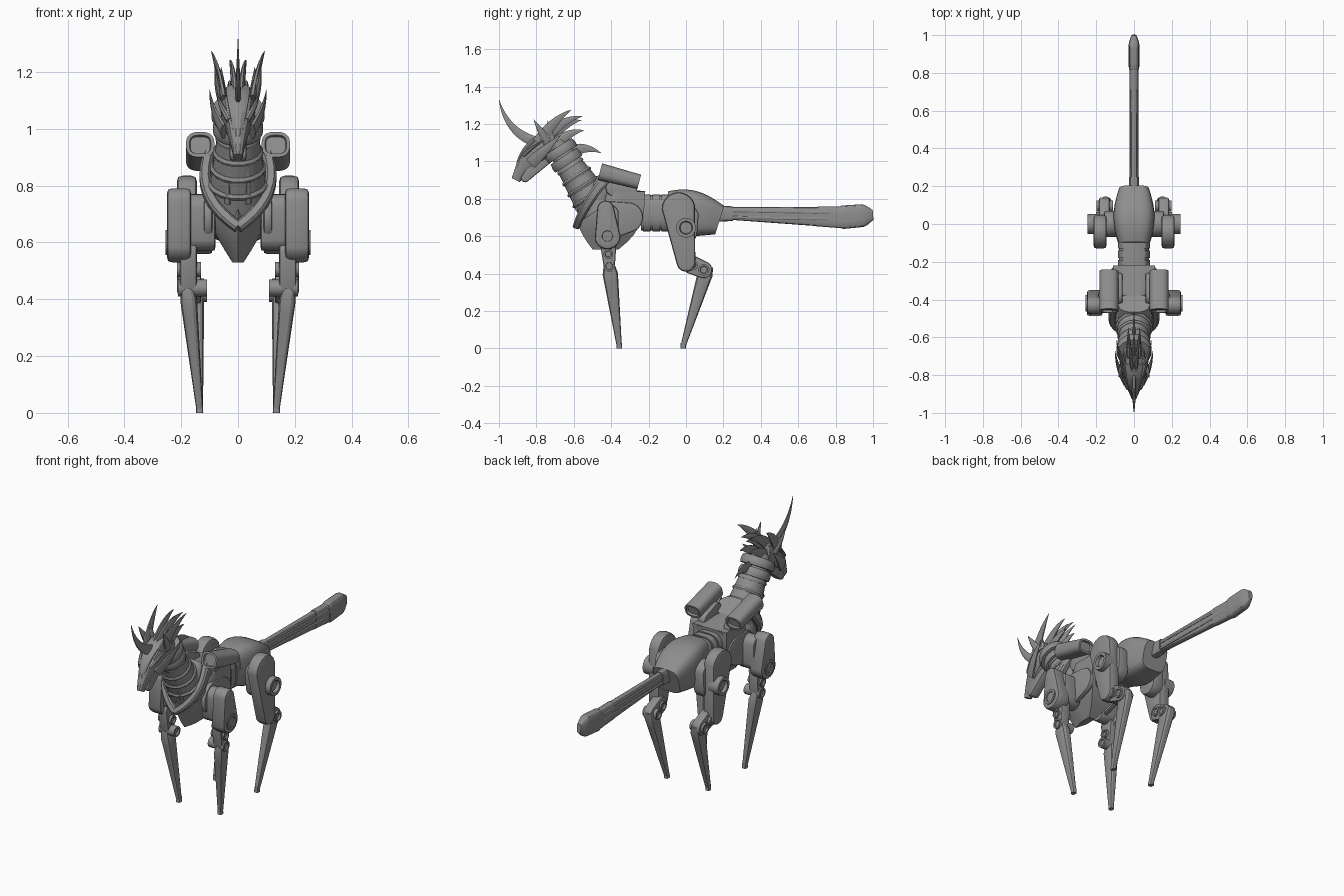
import bpy, bmesh, math
from mathutils import Vector

if "Cube" in bpy.data.objects:
    bpy.data.objects.remove(bpy.data.objects["Cube"], do_unlink=True)

shade = (.27, .27, .27, 1)
grey = bpy.data.materials.new("plain_grey")
grey.use_nodes = True
grey.diffuse_color = shade
grey.node_tree.nodes["Principled BSDF"].inputs["Base Color"].default_value = shade


def skin(name, rings, mirror=False, bevel=0, recess=0):
    """Bridge closed rings into a capped solid, optionally hollowed at its ends."""
    bm = bmesh.new()
    loops = [[bm.verts.new(point) for point in ring] for ring in rings]
    count = len(loops[0])
    for low, high in zip(loops, loops[1:]):
        for i in range(count):
            j = (i + 1) % count
            bm.faces.new((low[i], low[j], high[j], high[i]))
    caps = [bm.faces.new(loops[0]), bm.faces.new(loops[-1])]
    bmesh.ops.recalc_face_normals(bm, faces=bm.faces)
    if recess:
        bmesh.ops.inset_individual(bm, faces=caps, thickness=recess, depth=0)
        bmesh.ops.inset_individual(bm, faces=caps, thickness=recess / 4, depth=-recess)
    if bevel:
        sharp = [edge for edge in bm.edges if edge.calc_face_angle(0) > .6]
        bmesh.ops.bevel(bm, geom=sharp, offset=bevel, segments=2, profile=.6,
                        affect='EDGES', clamp_overlap=True)
    mesh = bpy.data.meshes.new(name)
    bm.to_mesh(mesh)
    bm.free()
    mesh.materials.append(grey)
    part = bpy.data.objects.new(name, mesh)
    bpy.context.collection.objects.link(part)
    bpy.ops.object.select_all(action='DESELECT')
    part.select_set(True)
    bpy.context.view_layer.objects.active = part
    bpy.ops.object.shade_smooth_by_angle(angle=math.radians(30))
    if mirror:
        part.modifiers.new("Mirror", 'MIRROR')


def mix(pair, t):
    return pair[0] + (pair[1] - pair[0]) * t


def sweep(name, start, end, width, depth, bend=(0, 0, 0), swell=lambda t: 1,
          boxy=1, sides=16, steps=10, **finish):
    """Sweep a rounded section along a bowed line; width and depth are (start, end) radii."""
    start, end, bend = Vector(start), Vector(end), Vector(bend)
    rings = []
    for step in range(steps + 1):
        t = step / steps
        centre = start.lerp(end, t) + bend * (4 * t * (1 - t))
        forward = (end - start + bend * (4 - 8 * t)).normalized()
        axis = Vector((0, 1, 0)) if abs(forward.x) > .9 else Vector((1, 0, 0))
        across = (axis - forward * axis.dot(forward)).normalized()
        up = forward.cross(across)
        ring = []
        for k in range(sides):
            angle = math.tau * (k + .5) / sides
            u, v = (math.copysign(abs(w) ** boxy, w) for w in (math.cos(angle), math.sin(angle)))
            ring.append(centre + (across * u * mix(width, t) + up * v * mix(depth, t)) * swell(t))
        rings.append(ring)
    skin(name, rings, **finish)


def blade(name, root, tip, bend, wide=.035, thick=.012, mirror=True):
    """Curved spike running out to a point."""
    sweep(name, root, tip, (thick, thick), (wide, wide), bend, sides=8, mirror=mirror,
          swell=lambda t: 1.02 - t ** 1.6)


def link(name, top, bottom, radii, inner, outer, mirror=True, bevel=.012):
    """Flat rounded arm joining two (y, z) points, spanning inner to outer in x."""
    top, bottom = Vector(top), Vector(bottom)
    outline = []
    for k in range(24):
        ray = Vector((math.cos(math.tau * k / 24), math.sin(math.tau * k / 24)))
        at_top = ray.dot(bottom - top) < 0
        outline.append(top + ray * radii[0] if at_top else bottom + ray * radii[1])
    skin(name, [[(x, p.x, p.y) for p in outline] for x in (inner, outer)], mirror=mirror, bevel=bevel)


def pin(name, joint, radius, inner, outer):
    """Axle across a joint with a recessed end."""
    sweep(name, (inner, *joint), (outer, *joint), (radius, radius), (radius, radius),
          sides=24, steps=1, mirror=True, recess=radius / 3)


def hump(height):
    return lambda t: 1 + height * math.sin(math.pi * t)


# Chest hull: pointed footprints stacked upward
footprints = []
for level in range(9):
    t = level / 8
    breadth = .02 + .09 * math.sin(math.pi / 2 * min(1, 1.4 * t))
    front = -.48 - .1 * math.sin(.2 + 2.5 * t)
    back = -.22 - .14 * (1 - t) ** 3
    side = [(breadth * min(1, 2 * u / 8) ** .8, mix((front, back), u / 8), .53 + .31 * t) for u in range(9)]
    footprints.append(side + [(-x, y, z) for x, y, z in reversed(side[1:])])
skin("chest_hull", footprints)
sweep("back_ridge", (0, -.47, .83), (0, -.22, .81), (.05, .09), (.04, .03), boxy=.5)
link("chest_side_panel", (-.38, .69), (-.31, .7), (.1, .08), .09, .12)

# Raised V collar and yoke at the base of the neck
sweep("chest_collar", (.1, -.43, .91), (0, -.585, .655), (.02, .02), (.03, .02),
      bend=(.055, -.02, -.01), boxy=.6, sides=8, mirror=True)
sweep("shoulder_yoke", (0, -.49, .8), (0, -.42, .89), (.1, .085), (.09, .06), boxy=.8)

# Neck, its bands and two thick collars share one axis
neck_base, neck_top = Vector((0, -.47, .74)), Vector((0, -.7, 1.1))
neck_girth = (.11, .055)
sweep("neck", neck_base, neck_top, neck_girth, neck_girth)


def neck_ring(name, t, scale, length):
    girth = mix(neck_girth, t) * scale
    middle, half = neck_base.lerp(neck_top, t), (neck_top - neck_base).normalized() * length / 2
    sweep(name, middle - half, middle + half, (girth, girth * .95), (girth, girth * .95),
          swell=hump(.06), steps=4)


for i in range(4):
    neck_ring(f"neck_band_{i}", .2 + .15 * i, 1.06, .02)
neck_ring("lower_collar", .74, 1.25, .05)
neck_ring("upper_collar", .88, 1.5, .05)
sweep("throat_rib", (.035, -.65, .95), (.035, -.57, .74), (.013, .013), (.02, .02), mirror=True)

# Head
sweep("skull", (0, -.7, 1.1), (0, -.91, .9), (.06, .016), (.06, .025), bend=(0, -.01, .035),
      swell=hump(.4), boxy=.8, sides=12)
sweep("brow_mask", (0, -.74, 1.14), (0, -.9, .97), (.045, .015), (.02, .012), bend=(0, -.025, .02),
      swell=hump(.2), sides=8)
link("jaw", (-.74, 1.04), (-.86, .91), (.05, .022), -.03, .03, mirror=False)
blade("cheek_fin", (.05, -.83, .99), (.1, -.67, 1.14), (.01, 0, 0))
blade("eye_ridge", (.03, -.87, 1.03), (.07, -.74, 1.12), (.01, 0, .01), wide=.012)
blade("horn", (0, -.79, 1.1), (0, -1, 1.33), (0, -.03, -.035), wide=.03, mirror=False)
blade("ear", (.055, -.74, 1.1), (.08, -.815, 1.225), (.005, 0, 0), wide=.026, thick=.016)
blade("ear_back", (.05, -.72, 1.11), (.06, -.74, 1.22), (0, 0, 0), wide=.022)

# Swept mane spikes
blade("mane_high", (.05, -.79, 1.1), (.095, -.615, 1.275), (0, 0, .02))
blade("mane_inner", (.01, -.76, 1.12), (.03, -.555, 1.24), (0, 0, .025))
blade("mane_crest", (0, -.74, 1.12), (0, -.56, 1.22), (0, 0, .02), mirror=False)
blade("mane_middle", (.03, -.71, 1.08), (.03, -.545, 1.165), (0, 0, .02))
blade("mane_low", (0, -.67, 1.02), (0, -.455, 1.045), (0, 0, .035), wide=.042, mirror=False)

# Booster pods above the shoulders
sweep("booster_pod", (.133, -.46, .945), (.133, -.25, .89), (.05, .05), (.046, .04), boxy=.75,
      sides=24, mirror=True, recess=.012)
link("booster_bracket", (-.38, .86), (-.3, .84), (.05, .04), .06, .105)

# Waist and hips
waist_size = (.08, .08)
sweep("waist", (0, -.24, .725), (0, -.07, .725), waist_size, (.095, .095), boxy=.65)
for i in range(3):
    y = -.21 + .05 * i
    sweep(f"waist_band_{i}", (0, y - .02, .725), (0, y + .02, .725), (.085, .085), (.1, .1),
          boxy=.6, steps=1)
sweep("hips", (0, -.1, .735), (0, .18, .685), (.085, .08), (.105, .08), bend=(0, 0, .01),
      swell=hump(.32), boxy=.55, sides=24)

# Tail
sweep("tail_root", (0, .17, .72), (0, .25, .72), (.026, .026), (.042, .04), boxy=.5)
sweep("tail_shaft", (0, .24, .722), (0, .83, .7), (.018, .021), (.035, .056), boxy=.55)
sweep("tail_sleeve", (0, .7, .706), (0, .83, .7), (.023, .024), (.054, .058), boxy=.6)
for i in range(2):
    z = .735 - .035 * i
    sweep(f"tail_rail_{i}", (.018, .25, z), (.02, .8, z - .01), (.005, .005), (.008, .008),
          sides=8, mirror=True)
sweep("tail_tip", (0, .82, .7), (0, 1, .714), (.029, .029), (.064, .06), boxy=.6,
      swell=lambda t: min(1, .9 + t, .45 + 2.2 * (1 - t)))

# Joints as (y, z), shared by the limb parts
shoulder, elbow, knee = (-.42, .6), (-.415, .505), (-.41, .44)
hip, stifle, hock = (0, .645), (.035, .445), (.095, .42)

# Front legs
link("shoulder_mount", (-.41, .72), (-.41, .62), (.05, .05), .08, .19)
link("shoulder_shell", (-.43, .745), shoulder, (.045, .07), .165, .25, bevel=.018)
pin("shoulder_hub", shoulder, .044, .2, .256)
link("upper_arm", (-.415, .56), knee, (.045, .03), .145, .205)
pin("elbow_pin", elbow, .026, .13, .215)
pin("knee_pin", knee, .03, .11, .212)

# Hind legs
link("hip_mount", (0, .7), (0, .62), (.07, .06), .09, .16)
link("thigh", (-.04, .745), (0, .46), (.09, .05), .145, .215, bevel=.02)
pin("hip_hub", hip, .053, .18, .247)
link("knee_link", stifle, hock, (.05, .045), .13, .185)
pin("stifle_pin", stifle, .028, .12, .2)
pin("hock_pin", hock, .03, .11, .198)

# Tapering stilt shins with small flat feet
for name, top, foot_y in (("front_shin", (.178, *knee), -.357), ("hind_shin", (.15, .115, .44), -.015)):
    sweep(name, top, (.135, foot_y, .014), (.032, .012), (.045, .014), boxy=.6, sides=12, mirror=True,
          swell=lambda t: min(1, .7 + 4 * t))
    sweep(name.replace("shin", "foot"), (.135, foot_y, .03), (.135, foot_y, 0), (.012, .013),
          (.014, .015), boxy=.6, sides=12, steps=1, mirror=True)
